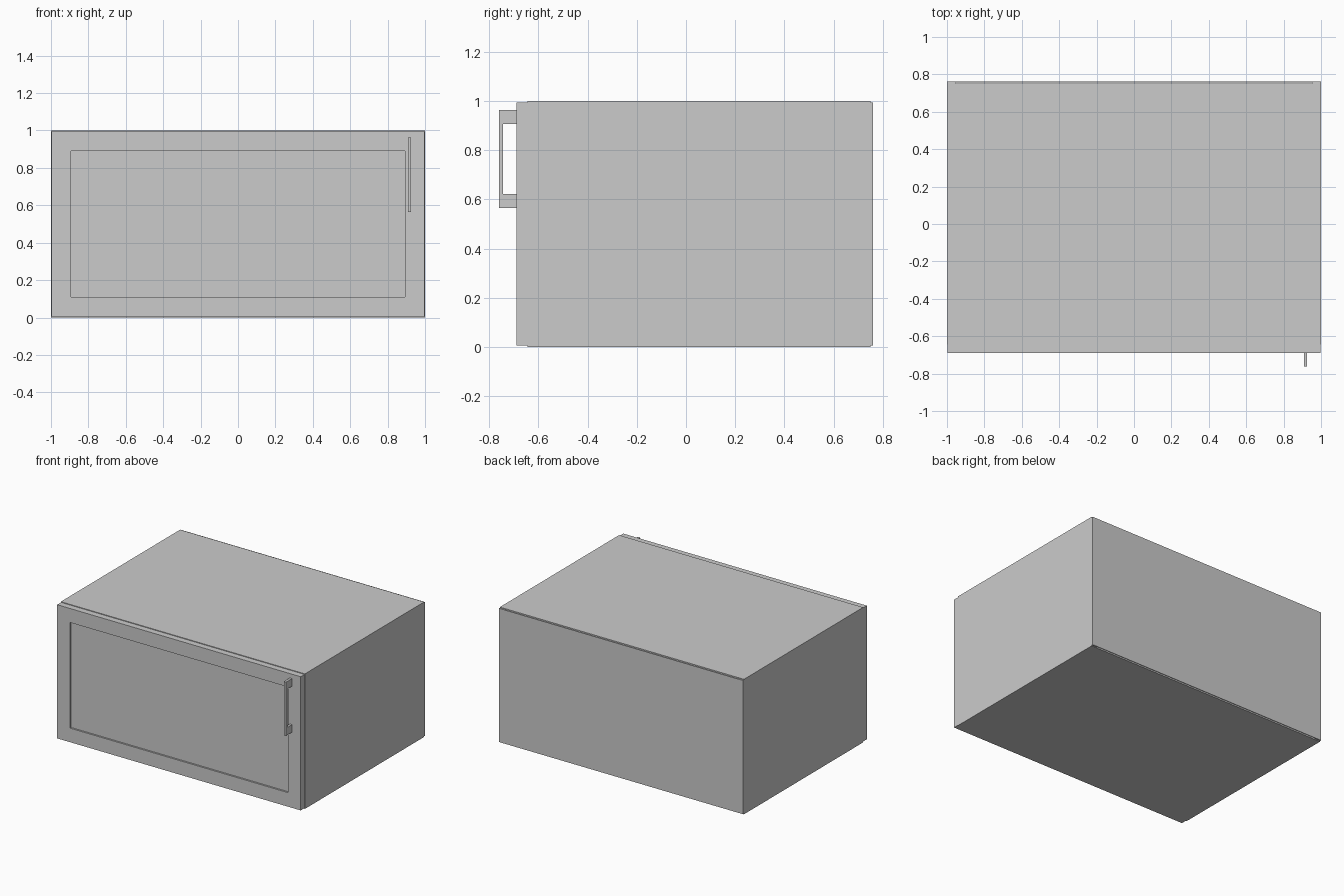
import bpy, bmesh
from mathutils import Vector

if "Cube" in bpy.data.objects:
    bpy.data.objects.remove(bpy.data.objects["Cube"])


def box(name, x, y, z):
    """Box object spanning the given (min, max) ranges."""
    bm = bmesh.new()
    bmesh.ops.create_cube(bm, size=1)
    for v in bm.verts:
        v.co = Vector(r[0] if c < 0 else r[1] for c, r in zip(v.co, (x, y, z)))
    mesh = bpy.data.meshes.new(name)
    bm.to_mesh(mesh)
    bm.free()
    ob = bpy.data.objects.new(name, mesh)
    bpy.context.collection.objects.link(ob)
    return ob


T = 0.045                      # board thickness
FRONT, BACK = -0.645, 0.75     # carcass depth

# Carcass boards
for side, s in (("left", -1), ("right", 1)):
    xs = sorted((s, s * (1 - T)))
    box(f"{side}_side", xs, (FRONT, BACK), (0, 1))
    # Thin strip holding the back sheet off the carcass
    box(f"{side}_back_strip", xs, (BACK, 0.757), (0.005, 0.995))
inner = (-1 + T, 1 - T)
box("bottom_board", inner, (FRONT, BACK), (0, T))
box("top_board", inner, (FRONT, BACK), (1 - T, 1))
box("inner_back", inner, (BACK - 0.02, BACK), (T, 1 - T))
box("back_sheet", (-1, 1), (0.757, 0.761), (0.005, 0.995))

# Door with a shallow recessed panel
door = box("door", (-0.998, 0.997), (-0.69, FRONT), (0.005, 0.995))
bm = bmesh.new()
bm.from_mesh(door.data)
bm.normal_update()
face = min(bm.faces, key=lambda f: f.calc_center_median().y)
bmesh.ops.inset_region(bm, faces=[face], thickness=0.147)
face.normal_update()
ring = bmesh.ops.extrude_face_region(bm, geom=[face])
bmesh.ops.translate(bm, vec=(0, 0.013, 0),
                    verts=[g for g in ring["geom"] if isinstance(g, bmesh.types.BMVert)])
if face.is_valid:
    bmesh.ops.delete(bm, geom=[face], context="FACES_ONLY")
bmesh.ops.recalc_face_normals(bm, faces=bm.faces[:])
bm.to_mesh(door.data)
bm.free()

# Handle: grip bar on two posts
hx = (0.908, 0.926)
box("handle_bar", hx, (-0.761, -0.745), (0.565, 0.963))
box("handle_lower_post", hx, (-0.745, -0.69), (0.565, 0.622))
box("handle_upper_post", hx, (-0.745, -0.69), (0.906, 0.963))
